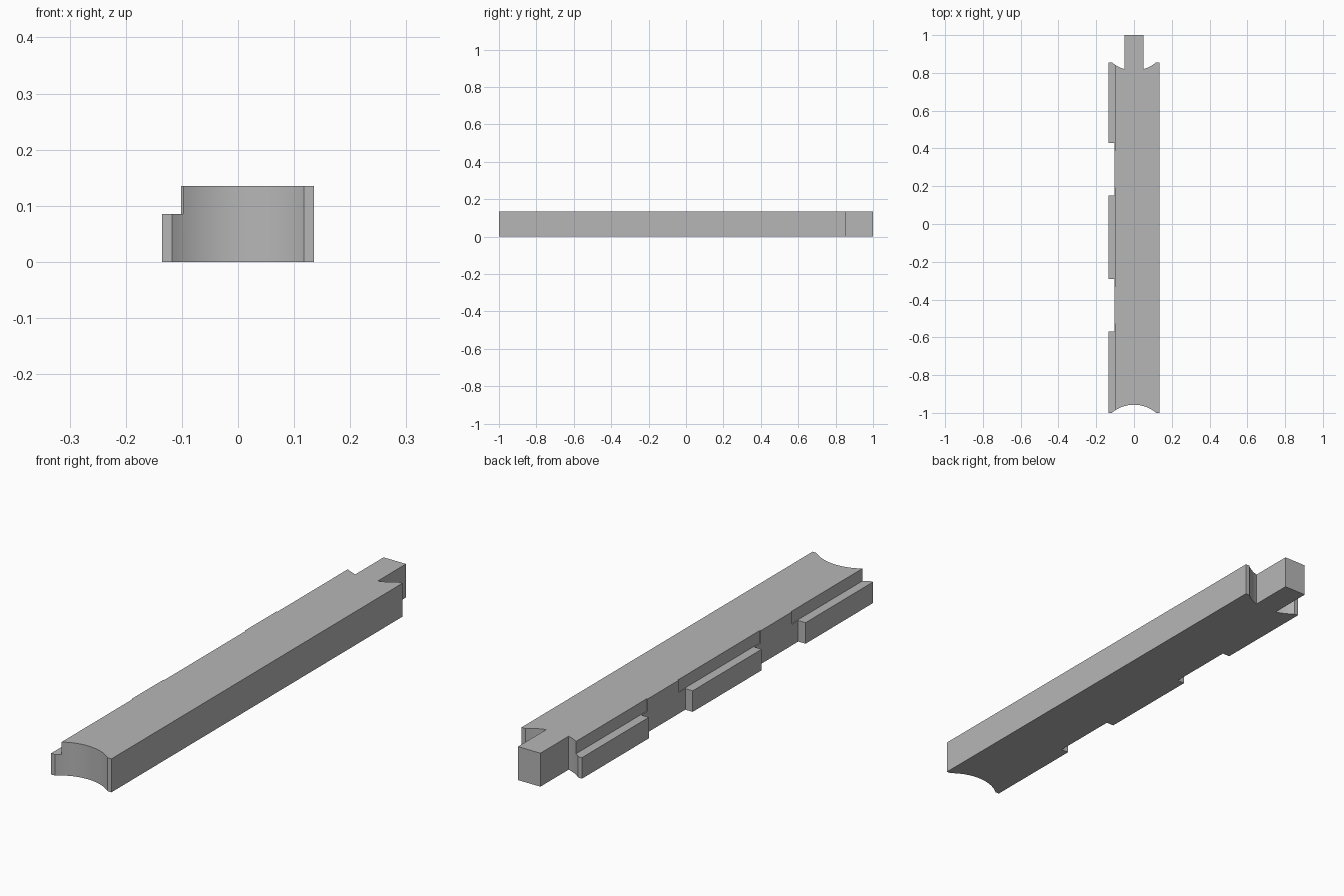
import bpy, bmesh
from math import sqrt

cube = bpy.data.objects.get("Cube")
if cube:
    bpy.data.objects.remove(cube, do_unlink=True)

HALF_W, HEIGHT = 0.135, 0.135
LEDGE_Z = 0.085             # top of the side pads
NOTCH_X, RECESS_X = -0.102, -0.098
ARC_HALF, ARC_R = 0.118, 0.183
TENON, SHOULDER_Y = 0.05, 0.856
PADS = [(-1.0, -0.57), (-0.29, 0.15), (0.43, SHOULDER_Y)]
CLEAR = 0.04

grey = bpy.data.materials.new("plain grey")
grey.use_nodes = True
colour = (0.47, 0.47, 0.47, 1)
grey.diffuse_color = colour
grey.node_tree.nodes["Principled BSDF"].inputs["Base Color"].default_value = colour


def scoop(x):
    """Depth of the circular hollow at x."""
    return max(0.0, sqrt(ARC_R**2 - x**2) - sqrt(ARC_R**2 - ARC_HALF**2))


def prism(name, outline, z0, z1):
    bm = bmesh.new()
    face = bm.faces.new([bm.verts.new((x, y, z0)) for x, y in outline])
    up = bmesh.ops.extrude_face_region(bm, geom=[face])["geom"]
    bmesh.ops.translate(bm, vec=(0, 0, z1 - z0),
                        verts=[v for v in up if isinstance(v, bmesh.types.BMVert)])
    bmesh.ops.recalc_face_normals(bm, faces=bm.faces)
    mesh = bpy.data.meshes.new(name)
    bm.to_mesh(mesh)
    bm.free()
    mesh.materials.append(grey)
    obj = bpy.data.objects.new(name, mesh)
    bpy.context.collection.objects.link(obj)
    return obj


def box_cut(target, x1, y0, y1, z0):
    """Remove everything on the right side of x1 between y0 and y1, above z0."""
    cutter = prism("cutter", [(-0.3, y0), (x1, y0), (x1, y1), (-0.3, y1)], z0, 0.3)
    cutter.hide_render = True
    mod = target.modifiers.new("cut", "BOOLEAN")
    mod.operation, mod.solver, mod.object = "DIFFERENCE", "EXACT", cutter
    bpy.ops.object.modifier_apply(modifier=mod.name)
    bpy.data.objects.remove(cutter, do_unlink=True)


# Plan outline: hollow front, then tenon between hollow shoulders at the back
STEPS = 24
front = [(x, -1 + scoop(x)) for x in
         (ARC_HALF * (2 * i / STEPS - 1) for i in range(STEPS + 1))]
shoulder = [(x, SHOULDER_Y - scoop(x)) for x in
            (ARC_HALF + (TENON - ARC_HALF) * i / 8 for i in range(9))]
left_back = [(HALF_W, SHOULDER_Y)] + shoulder + [(TENON, 1)]
right_back = [(-x, y) for x, y in reversed(left_back)]
outline = [(-HALF_W, -1)] + front + [(HALF_W, -1)] + left_back + right_back

beam = prism("notched_beam", outline, 0, HEIGHT)
bpy.context.view_layer.objects.active = beam
beam.select_set(True)

# Full-height notches between the pads
for (_, end), (start, _) in zip(PADS, PADS[1:]):
    box_cut(beam, NOTCH_X, end, start, -0.1)

# Shallow recesses above the pads, slightly longer than each pad
for y0, y1 in PADS:
    box_cut(beam, RECESS_X, y0 - CLEAR, y1 + CLEAR, LEDGE_Z)

bpy.ops.object.shade_smooth_by_angle(angle=0.4)
